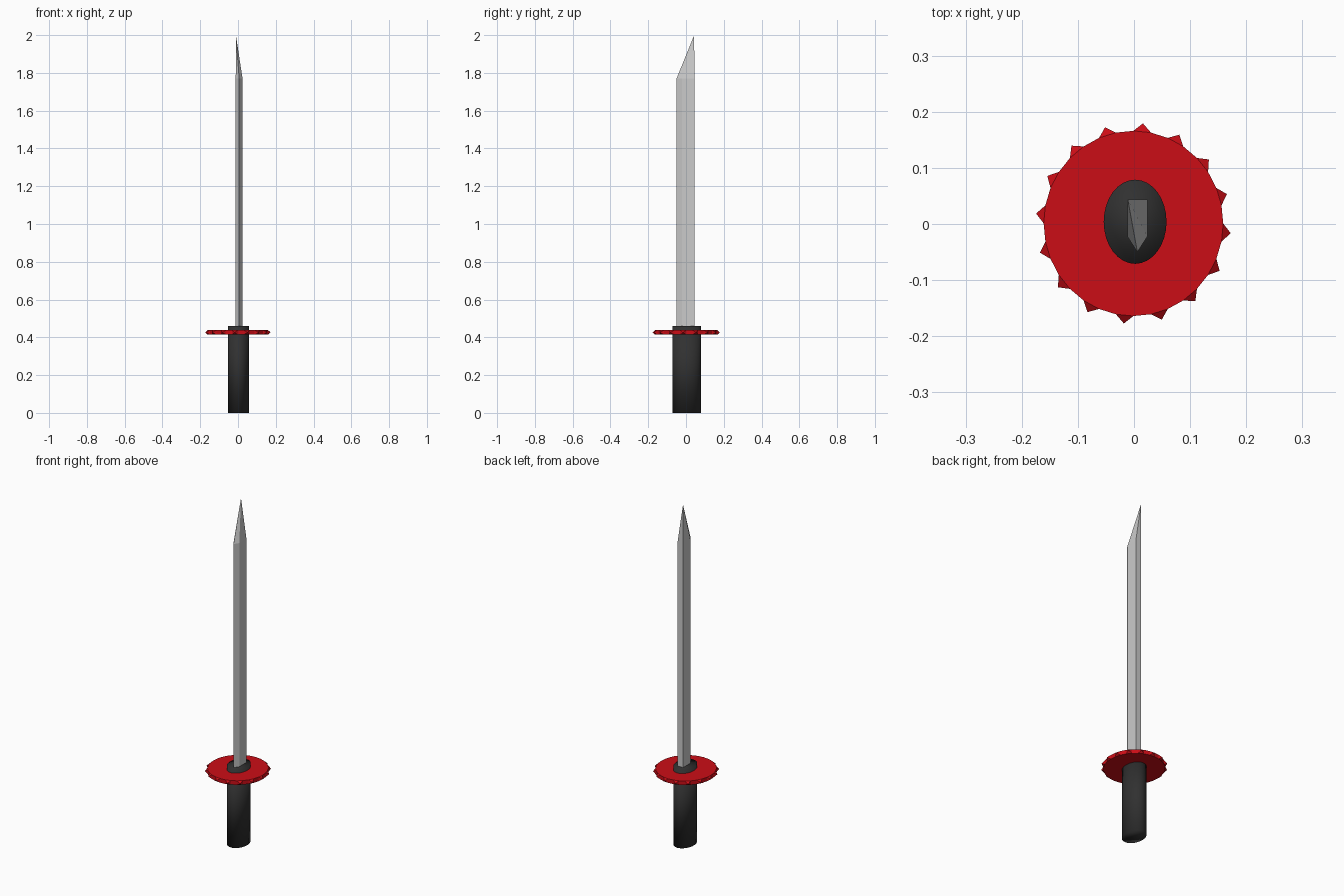
import bpy, bmesh
from math import sin, cos, radians
from mathutils import Vector

if "Cube" in bpy.data.objects:
    bpy.data.objects.remove(bpy.data.objects["Cube"])


def material(name, color):
    m = bpy.data.materials.new(name)
    m.diffuse_color = color
    m.use_nodes = True
    m.node_tree.nodes["Principled BSDF"].inputs["Base Color"].default_value = m.diffuse_color
    return m


def make_object(name, bm, mat=None, smooth=False):
    bmesh.ops.recalc_face_normals(bm, faces=bm.faces)
    mesh = bpy.data.meshes.new(name)
    for f in bm.faces:
        f.smooth = smooth
    bm.to_mesh(mesh)
    bm.free()
    if mat:
        mesh.materials.append(mat)
    obj = bpy.data.objects.new(name, mesh)
    bpy.context.collection.objects.link(obj)
    return obj


def prism(profile, z0, z1, cap_top=True):
    """Extrude an xy profile; returns bmesh, top ring and side faces."""
    bm = bmesh.new()
    low = [bm.verts.new((x, y, z0)) for x, y in profile]
    top = [bm.verts.new((x, y, z1)) for x, y in profile]
    bm.faces.new(low[::-1])
    if cap_top:
        bm.faces.new(top)
    n = len(profile)
    sides = [bm.faces.new((low[i], low[(i + 1) % n], top[(i + 1) % n], top[i]))
             for i in range(n)]
    return bm, top, sides


def ellipse(cx, cy, rx, ry, n=32):
    return [(cx + rx * cos(radians(360 * i / n)), cy + ry * sin(radians(360 * i / n)))
            for i in range(n)]


black = material("black_grip", (0.03, 0.03, 0.03, 1))
red = material("red_guard", (0.6, 0.004, 0.008, 1))

# Handle: oval grip that passes through the guard
bm, _, _ = prism(ellipse(0.002, 0.004, 0.056, 0.075), 0.0, 0.46)
make_object("handle", bm, black, smooth=True)

# Guard: disc with every second rim face pulled out to a spike
bm, _, sides = prism(ellipse(-0.001, 0.001, 0.16, 0.165), 0.414, 0.438)
for face in sides[1::2]:
    mid = face.calc_center_median()
    tip = mid + Vector((mid.x, mid.y, 0)).normalized() * 0.015
    poked = bmesh.ops.poke(bm, faces=[face])
    poked["verts"][0].co = tip
make_object("guard", bm, red)

# Blade: single-edged bar whose end runs up to an off-centre point
section = [(-0.012, 0.044), (-0.012, -0.022), (0.006, -0.05),
           (0.024, -0.022), (0.024, 0.044)]
bm, ring, _ = prism(section, 0.44, 1.77, cap_top=False)
point = bm.verts.new((-0.011, 0.0435, 2.0))
for i, v in enumerate(ring):
    bm.faces.new((v, ring[(i + 1) % len(ring)], point))
make_object("blade", bm)
